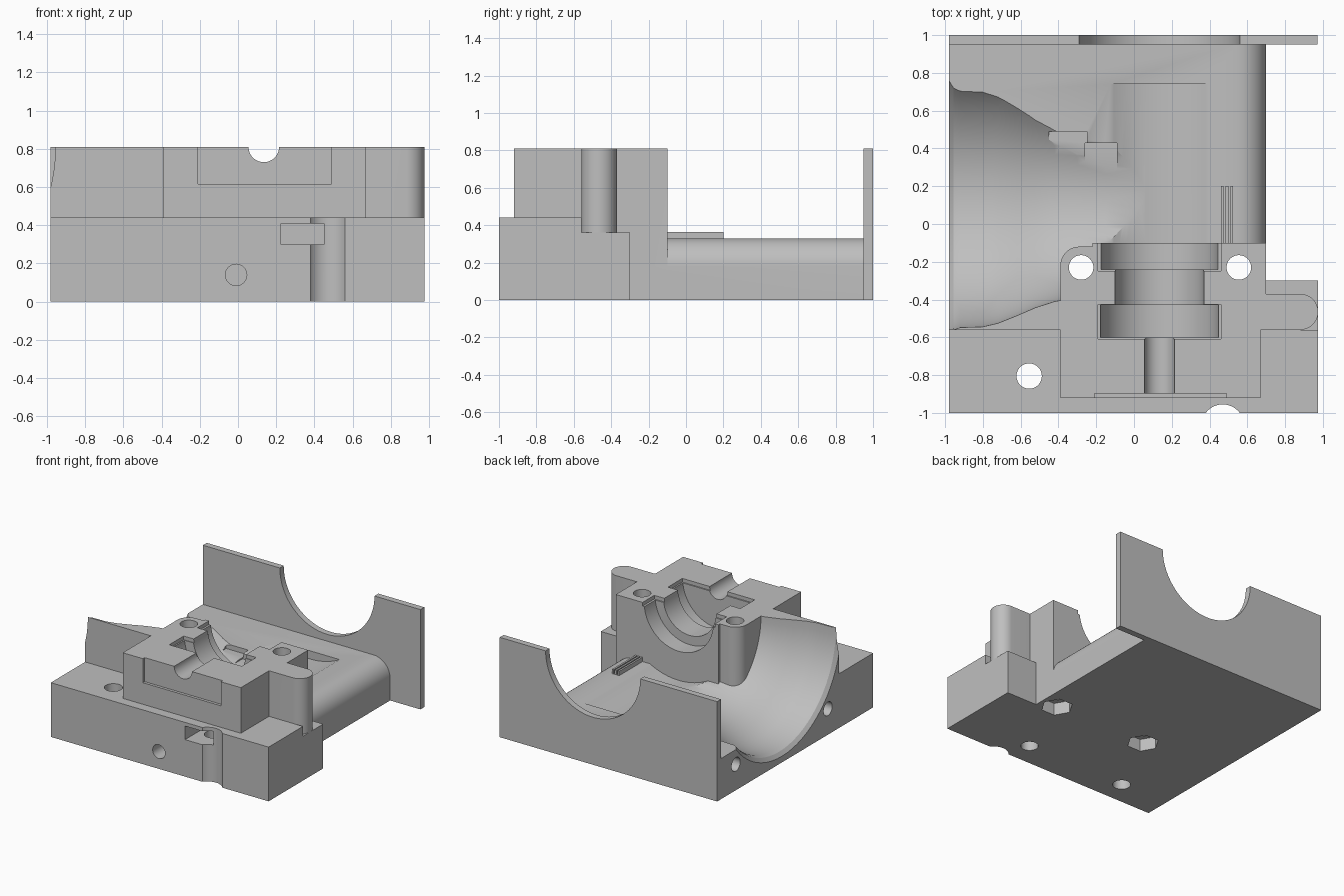
import bpy, bmesh, math
from mathutils import Matrix, Vector

if "Cube" in bpy.data.objects:
    bpy.data.objects.remove(bpy.data.objects["Cube"])

grey = bpy.data.materials.new("light_grey")
grey.use_nodes = True
colour = (0.52, 0.52, 0.52, 1)
grey.diffuse_color = colour
grey.node_tree.nodes["Principled BSDF"].inputs["Base Color"].default_value = colour

TURN = {"x": Matrix.Rotation(math.pi / 2, 4, "Y"),
        "y": Matrix.Rotation(math.pi / 2, 4, "X"),
        "z": Matrix.Identity(4)}


def make(name, bm):
    bmesh.ops.recalc_face_normals(bm, faces=bm.faces)
    mesh = bpy.data.meshes.new(name)
    bm.to_mesh(mesh)
    bm.free()
    mesh.materials.append(grey)
    ob = bpy.data.objects.new(name, mesh)
    bpy.context.collection.objects.link(ob)
    return ob


def box(name, xs, ys, zs):
    bm = bmesh.new()
    bmesh.ops.create_cube(bm, size=1)
    for v in bm.verts:
        v.co = [r[0] if c < 0 else r[1] for c, r in zip(v.co, (xs, ys, zs))]
    return make(name, bm)


def rod(name, axis, centre, radius, length, sides=48):
    bm = bmesh.new()
    bmesh.ops.create_cone(bm, cap_ends=True, segments=sides, radius1=radius,
                          radius2=radius, depth=length)
    spin = Matrix.Rotation(math.pi / 2 if sides == 6 else 0, 4, "Z")
    bm.transform(Matrix.Translation(centre) @ TURN[axis] @ spin)
    return make(name, bm)


def extrude(name, points, vector):
    bm = bmesh.new()
    face = bm.faces.new([bm.verts.new(p) for p in points])
    out = bmesh.ops.extrude_face_region(bm, geom=[face])
    moved = [v for v in out["geom"] if isinstance(v, bmesh.types.BMVert)]
    bmesh.ops.translate(bm, verts=moved, vec=vector)
    if face.is_valid and len(face.link_loops if hasattr(face, "link_loops") else face.loops) == 0:
        bm.faces.remove(face)
    return make(name, bm)


def revolve_x(name, profile, y, z, steps=72):
    bm = bmesh.new()
    rings = []
    for x, r in profile:
        rings.append([bm.verts.new((x, y + r * math.cos(2 * math.pi * i / steps),
                                    z + r * math.sin(2 * math.pi * i / steps)))
                      for i in range(steps)])
    for a, b in zip(rings, rings[1:]):
        for i in range(steps):
            j = (i + 1) % steps
            bm.faces.new((a[i], a[j], b[j], b[i]))
    bm.faces.new(rings[0])
    bm.faces.new(rings[-1])
    return make(name, bm)


def combine(target, tool, operation):
    tool.hide_render = True
    mod = target.modifiers.new("cut", "BOOLEAN")
    mod.operation, mod.solver, mod.object = operation, "EXACT", tool
    bpy.context.view_layer.objects.active = target
    bpy.ops.object.modifier_apply(modifier=mod.name)
    bpy.data.objects.remove(tool)


AX, TOP = 0.135, 0.81      # axis of the motor and bearings
FLOOR = 0.33

# Rear floor with a rounded right edge
arc = [(0.55 + 0.15 * math.sin(a), -0.7, 0.18 + 0.15 * math.cos(a))
       for a in [math.pi / 2 * i / 12 for i in range(13)]]
housing = extrude("housing", [(-0.98, -0.7, 0), (-0.98, -0.7, FLOOR)] + arc
                  + [(0.7, -0.7, 0)], Vector((0, 1.66, 0)))

# Front blocks, upper body and the rounded tab
for part in (
    box("front_block", (-0.98, 0.975), (-1, -0.56), (0, 0.44)),
    box("side_block", (0.5, 0.975), (-0.7, -0.3), (0, 0.36)),
    box("upper_body", (-0.98, 0.7), (-0.56, -0.1), (0, TOP)),
    box("upper_front", (-0.39, 0.67), (-0.92, -0.5), (0.2, TOP)),
    box("tab", (0.6, 0.88), (-0.56, -0.37), (0.2, TOP)),
    rod("tab_end", "z", (0.88, -0.465, 0.505), 0.095, 0.61),
):
    combine(housing, part, "UNION")

# Air duct narrowing from the left face, and the motor trough
duct = [(-1.1, 0.77), (-0.98, 0.76), (-0.955, 0.73), (-0.92, 0.718), (-0.8, 0.714),
        (-0.72, 0.695), (-0.62, 0.655), (-0.52, 0.612), (-0.42, 0.58),
        (-0.3, 0.558), (-0.15, 0.546), (0.06, 0.54)]
combine(housing, revolve_x("duct", duct, 0.17, TOP), "DIFFERENCE")
combine(housing, rod("trough", "y", (AX, 0.32, TOP), 0.546, 0.84, 96), "DIFFERENCE")
combine(housing, box("duct_step", (-0.45, -0.25), (0.2, 0.49), (0.29, 0.6)), "DIFFERENCE")
combine(housing, box("duct_ledge", (-0.26, -0.09), (0.2, 0.43), (0.28, 0.6)), "DIFFERENCE")

# Wall and screw boss standing in the duct
for part in (
    box("bearing_wall", (-0.22, 0.3), (-0.5, -0.1), (0.05, TOP)),
    box("boss_web", (-0.39, 0.2), (-0.5, -0.22), (0.05, TOP)),
    box("boss_fill", (-0.29, 0.2), (-0.5, -0.12), (0.05, TOP)),
    rod("boss", "z", (-0.29, -0.22, 0.43), 0.1, 0.76),
):
    combine(housing, part, "UNION")

# Bearing seats and shaft channel along the axis: radius, start, end
for r, y0, y1 in ((0.08, -1.1, -0.55), (0.315, -0.6, -0.43),
                  (0.235, -0.5, -0.2), (0.31, -0.24, -0.05)):
    combine(housing, rod("seat", "y", (AX, (y0 + y1) / 2, TOP), r, y1 - y0, 64), "DIFFERENCE")
for y0, y1 in ((-0.61, -0.425), (-0.25, -0.05)):
    combine(housing, box("seat_rim", (-0.19, 0.46), (y0, y1), (0.78, 1)), "DIFFERENCE")

# Screw holes, nut pockets and slots
for cutter in (
    rod("screw_left", "z", (-0.28, -0.23, 0.4), 0.065, 1.2),
    rod("screw_right", "z", (0.555, -0.23, 0.4), 0.065, 1.2),
    rod("nut_left", "z", (-0.28, -0.23, 0), 0.12, 0.2, 6),
    rod("nut_right", "z", (0.555, -0.23, 0), 0.12, 0.2, 6),
    rod("mount_left", "z", (-0.555, -0.805, 0.3), 0.067, 0.8),
    rod("mount_nut", "z", (-0.555, -0.805, 0.44), 0.12, 0.24, 6),
    rod("mount_right", "z", (0.34, -0.805, 0.15), 0.065, 0.6),
    box("nut_slot", (0.225, 0.45), (-1.1, -0.69), (0.3, 0.41)),
    rod("front_groove", "z", (0.47, -1.0675, 0.2), 0.1125, 0.482),
    rod("front_hole", "y", (-0.01, -1, 0.14), 0.056, 0.6),
    rod("fan_hole_front", "x", (-0.98, -0.42, 0.21), 0.055, 0.5),
    rod("fan_hole_back", "x", (-0.98, 0.76, 0.21), 0.055, 0.5),
    box("front_recess", (-0.21, 0.49), (-1.1, -0.897), (0.615, 1)),
):
    combine(housing, cutter, "DIFFERENCE")

# Back plate with the motor opening
plate = box("back_plate", (-0.98, 0.972), (0.95, 1), (0, TOP))
combine(plate, rod("opening", "y", (AX, 0.97, TOP), 0.425, 0.3, 96), "DIFFERENCE")

# Thin ribs beside the trough
ribs = [box("rib", (x, x + 0.015), (-0.105, 0.2), (0.3, 0.365)) for x in (0.46, 0.485, 0.51)]

for ob in [housing, plate] + ribs:
    bpy.ops.object.select_all(action="DESELECT")
    ob.select_set(True)
    bpy.context.view_layer.objects.active = ob
    bpy.ops.object.shade_smooth_by_angle(angle=math.radians(30))
